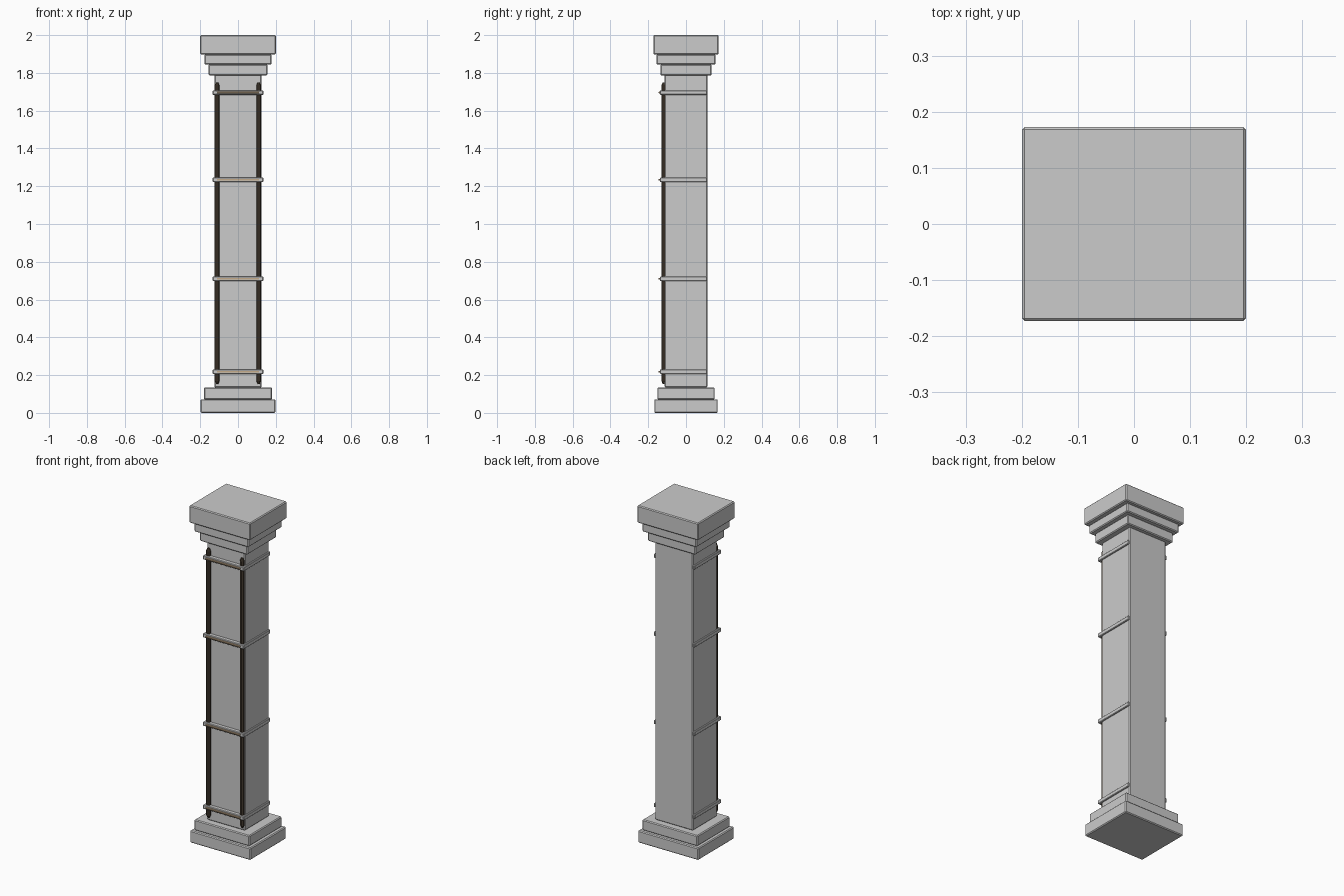
import bpy, bmesh, math

if "Cube" in bpy.data.objects:
    bpy.data.objects.remove(bpy.data.objects["Cube"])


def material(name, color):
    m = bpy.data.materials.new(name)
    m.diffuse_color = color
    m.use_nodes = True
    m.node_tree.nodes["Principled BSDF"].inputs["Base Color"].default_value = m.diffuse_color
    return m


rod_mat = material("dark_rod", (0.06, 0.045, 0.03, 1))
tan_mat = material("tan_inlay", (0.55, 0.40, 0.25, 1))


def finish(name, bm, bevel=0, mat=None):
    bmesh.ops.recalc_face_normals(bm, faces=bm.faces)
    me = bpy.data.meshes.new(name)
    bm.to_mesh(me)
    bm.free()
    ob = bpy.data.objects.new(name, me)
    bpy.context.collection.objects.link(ob)
    if mat:
        me.materials.append(mat)
    if bevel:
        mod = ob.modifiers.new("edge", "BEVEL")
        mod.width = bevel
        mod.segments = 1
    return ob


def box(name, x0, x1, y0, y1, z0, z1, bevel=0.003, mat=None):
    bm = bmesh.new()
    bmesh.ops.create_cube(bm, size=1)
    for v in bm.verts:
        v.co = ((x0 + x1) / 2 + v.co.x * (x1 - x0),
                (y0 + y1) / 2 + v.co.y * (y1 - y0),
                (z0 + z1) / 2 + v.co.z * (z1 - z0))
    return finish(name, bm, bevel, mat)


# Stepped base, shaft and capital: half width, half depth, bottom, top
for name, hx, hy, z0, z1 in [
    ("base_plinth", 0.198, 0.168, 0.0, 0.072),
    ("base_step", 0.181, 0.152, 0.072, 0.135),
    ("shaft", 0.125, 0.1135, 0.135, 1.79),
    ("capital_lower", 0.156, 0.136, 1.787, 1.845),
    ("capital_middle", 0.178, 0.157, 1.845, 1.898),
    ("capital_slab", 0.2, 0.173, 1.898, 2.0),
]:
    box(name, -hx, hx, -hy, hy, z0, z1, 0.005)

# Dark rods let into the front corners, with tapered ends
for side, x in (("left", -0.111), ("right", 0.110)):
    bm = bmesh.new()
    rings = []
    for z, r in ((0.153, 0.007), (0.168, 0.0135), (1.735, 0.0135), (1.75, 0.007)):
        rings.append([bm.verts.new((x + r * math.cos(math.tau * (i + 0.5) / 8),
                                    -0.117 + r * math.sin(math.tau * (i + 0.5) / 8), z))
                      for i in range(8)])
    for a, b in zip(rings, rings[1:]):
        for i in range(8):
            j = (i + 1) % 8
            bm.faces.new((a[i], a[j], b[j], b[i]))
    bm.faces.new(rings[0])
    bm.faces.new(rings[-1])
    finish("corner_rod_" + side, bm, 0, rod_mat)

# U-shaped straps around front and sides, with a tan inlay across the front
outline = [(-0.134, 0.112), (-0.134, -0.138), (0.134, -0.138), (0.134, 0.112),
           (0.123, 0.112), (0.123, -0.112), (-0.123, -0.112), (-0.123, 0.112)]
for n, z in enumerate((0.218, 0.71, 1.234, 1.696), 1):
    bm = bmesh.new()
    face = bm.faces.new([bm.verts.new((x, y, z - 0.012)) for x, y in outline])
    new = bmesh.ops.extrude_face_region(bm, geom=[face])["geom"]
    bmesh.ops.translate(bm, vec=(0, 0, 0.024),
                        verts=[v for v in new if isinstance(v, bmesh.types.BMVert)])
    finish(f"strap_{n}", bm, 0.003)
    box(f"strap_inlay_{n}", -0.112, 0.112, -0.145, -0.13, z - 0.005, z + 0.005, 0.002, tan_mat)
